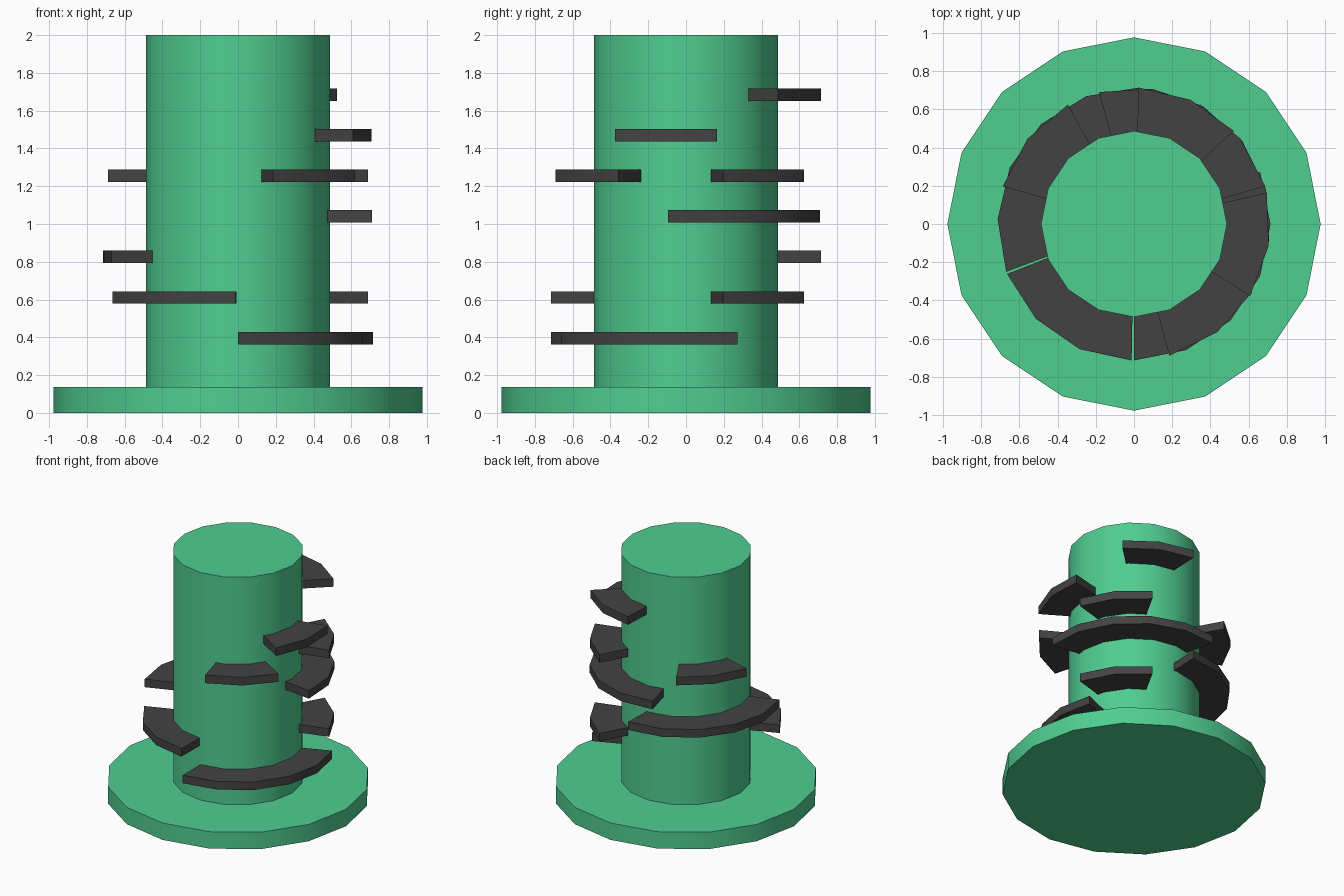
import bpy, bmesh
from math import radians, sin, cos

if "Cube" in bpy.data.objects:
    bpy.data.objects.remove(bpy.data.objects["Cube"])

SEG = 22.5            # angle of one facet: 16 sides per full turn
R_IN, R_OUT = 0.472, 0.715
THICK = 0.066


def material(name, rgb):
    m = bpy.data.materials.new(name)
    m.diffuse_color = (*rgb, 1)
    m.use_nodes = True
    m.node_tree.nodes["Principled BSDF"].inputs["Base Color"].default_value = m.diffuse_color
    return m


green = material("green", (0.08, 0.61, 0.28))
dark = material("dark_grey", (0.055, 0.055, 0.055))


def finish(obj, mat):
    obj.data.materials.append(mat)
    bpy.ops.object.select_all(action='DESELECT')
    obj.select_set(True)
    bpy.context.view_layer.objects.active = obj
    bpy.ops.object.shade_smooth_by_angle(angle=radians(30))


def cylinder(name, radius, z0, z1):
    bpy.ops.mesh.primitive_cylinder_add(vertices=16, radius=radius, depth=z1 - z0,
                                        location=(0, 0, (z0 + z1) / 2))
    obj = bpy.context.object
    obj.name = name
    finish(obj, green)


def ledge(name, z, start, segments):
    """Curved ledge: a rectangular section swept round the column."""
    bm = bmesh.new()
    rings = []
    for i in range(segments + 1):
        a = radians(start + i * SEG)
        rings.append([bm.verts.new((r * cos(a), r * sin(a), z + h))
                      for r, h in ((R_IN, -THICK / 2), (R_OUT, -THICK / 2),
                                   (R_OUT, THICK / 2), (R_IN, THICK / 2))])
    for a, b in zip(rings, rings[1:]):
        for k in range(4):
            n = (k + 1) % 4
            bm.faces.new((a[k], a[n], b[n], b[k]))
    bm.faces.new(rings[0])
    bm.faces.new(rings[-1])
    bmesh.ops.recalc_face_normals(bm, faces=bm.faces)
    mesh = bpy.data.meshes.new(name)
    bm.to_mesh(mesh)
    bm.free()
    obj = bpy.data.objects.new(name, mesh)
    bpy.context.collection.objects.link(obj)
    finish(obj, dark)


# Round foot and central column
cylinder("base_plate", 0.978, 0, 0.138)
cylinder("column", 0.487, 0.13, 2.0)

# Ledges: (level, start angle, number of facets)
LEDGES = [
    (0, -90, 5),
    (1, 201.5, 3), (1, 16, 2),
    (2, 88, 5),
    (3, -7.7, 5),
    (4, -75, 2), (4, 16, 2), (4, 119, 2),
    (5, -31.7, 2),
    (6, 43, 2),
]
for i, (level, start, segments) in enumerate(LEDGES):
    ledge(f"ledge_{i + 1}", 0.396 + level * 0.2148, start, segments)
